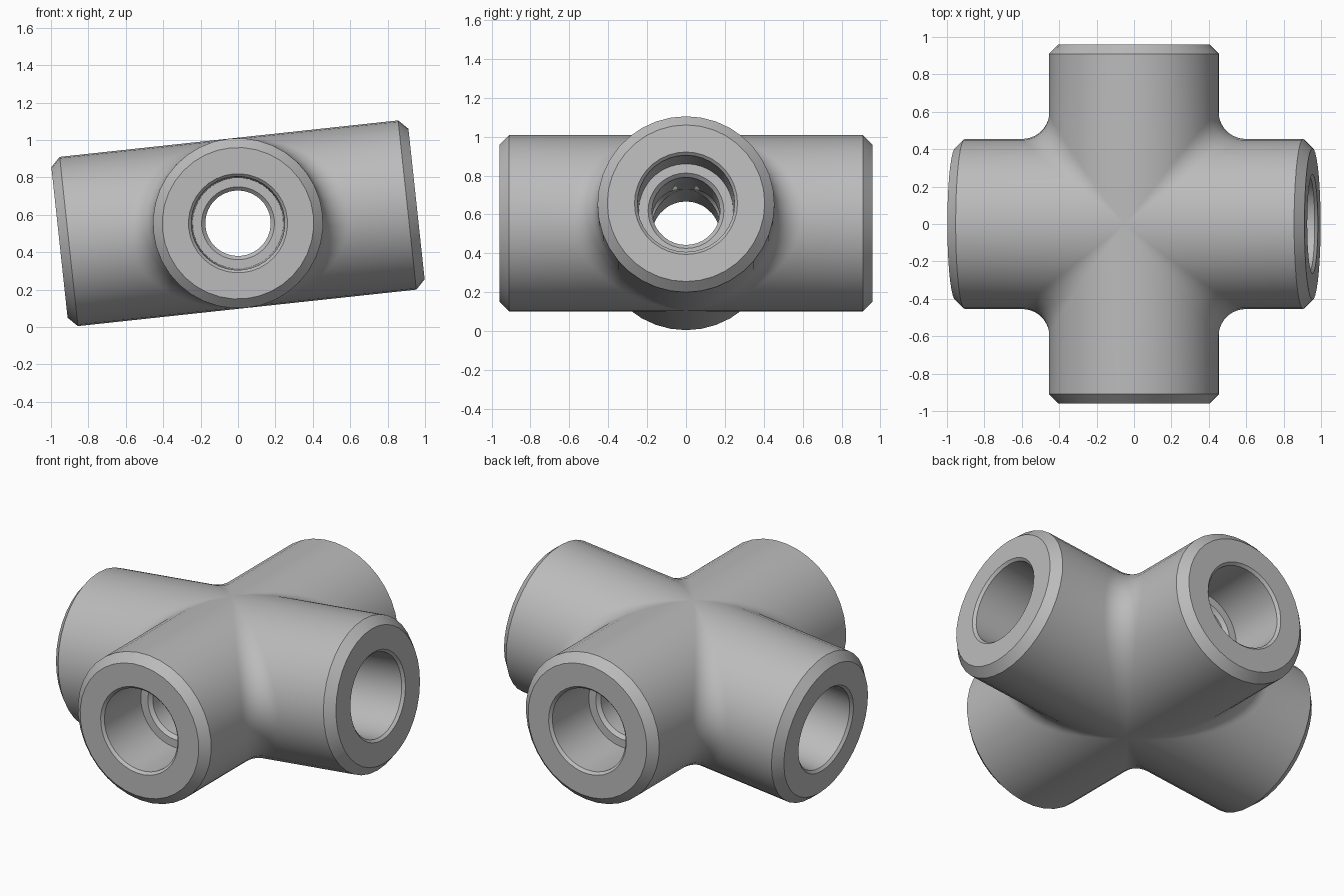
import bpy, bmesh
from math import sin, cos, pi, radians
from mathutils import Vector, Matrix

cube = bpy.data.objects.get("Cube")
if cube:
    bpy.data.objects.remove(cube, do_unlink=True)

R = 0.455          # outer radius of the arms
FILLET = 0.145     # blend radius between neighbouring arms
END = 0.96         # half length of each arm
CHAMFER = 0.05
BORE = 0.175       # through hole
TILT = radians(6.15)
CENTER_Z = 0.555
RING = 18          # segments around half an arm
ARC = 10           # segments across the blend

# Arm profile from the through hole out to the end and back: (distance, radius)
ARM = [(0.58, BORE), (0.60, 0.195), (0.60, 0.243), (END - 0.015, 0.25),
       (END, 0.265), (END, R - CHAMFER), (END - CHAMFER, R)]


def section(t):
    """Closed section through one quarter of the cross at ring angle t."""
    c, s = cos(t), sin(t)
    along_x = [Vector((d, r * c, r * s)) for d, r in ARM]
    along_y = [Vector((r * c, d, r * s)) for d, r in ARM]
    # Blend: arc of a ball rolling between the two arms
    ball = Vector(((R + FILLET) * c, (R + FILLET) * c, (R + FILLET) * s))
    a, b = Vector((0, -c, -s)), Vector((-c, 0, -s))
    angle = a.angle(b)
    blend = []
    for i in range(ARC + 1):
        f = i / ARC
        if angle < 1e-4:
            d = a
        else:
            d = (a * sin((1 - f) * angle) + b * sin(f * angle)) / sin(angle)
        blend.append(ball + d * FILLET)
    miter = [Vector((BORE * c, BORE * c, BORE * s))]
    return miter + along_x + blend + along_y[::-1]


# Four mirrored quarters welded into one body
bm = bmesh.new()
for sx in (1, -1):
    for sy in (1, -1):
        rows = []
        for i in range(RING + 1):
            pts = section(-pi / 2 + pi * i / RING)
            rows.append([bm.verts.new((p.x * sx, p.y * sy, p.z)) for p in pts])
        for lo, hi in zip(rows, rows[1:]):
            for j in range(len(lo)):
                k = (j + 1) % len(lo)
                bm.faces.new((lo[j], lo[k], hi[k], hi[j]))
bmesh.ops.remove_doubles(bm, verts=bm.verts, dist=0.0003)
bmesh.ops.dissolve_degenerate(bm, edges=bm.edges, dist=0.0001)
bmesh.ops.recalc_face_normals(bm, faces=bm.faces)
bm.transform(Matrix.Translation((0, 0, CENTER_Z)) @ Matrix.Rotation(-TILT, 4, 'Y'))

mesh = bpy.data.meshes.new("cross_fitting")
bm.to_mesh(mesh)
bm.free()
fitting = bpy.data.objects.new("cross_fitting", mesh)
bpy.context.collection.objects.link(fitting)

# Plain grey metal
grey = bpy.data.materials.new("steel_grey")
grey.use_nodes = True
color = (0.5, 0.5, 0.5, 1)
grey.diffuse_color = color
grey.node_tree.nodes["Principled BSDF"].inputs["Base Color"].default_value = color
mesh.materials.append(grey)

bpy.ops.object.select_all(action='DESELECT')
fitting.select_set(True)
bpy.context.view_layer.objects.active = fitting
bpy.ops.object.shade_smooth_by_angle(angle=radians(30))
